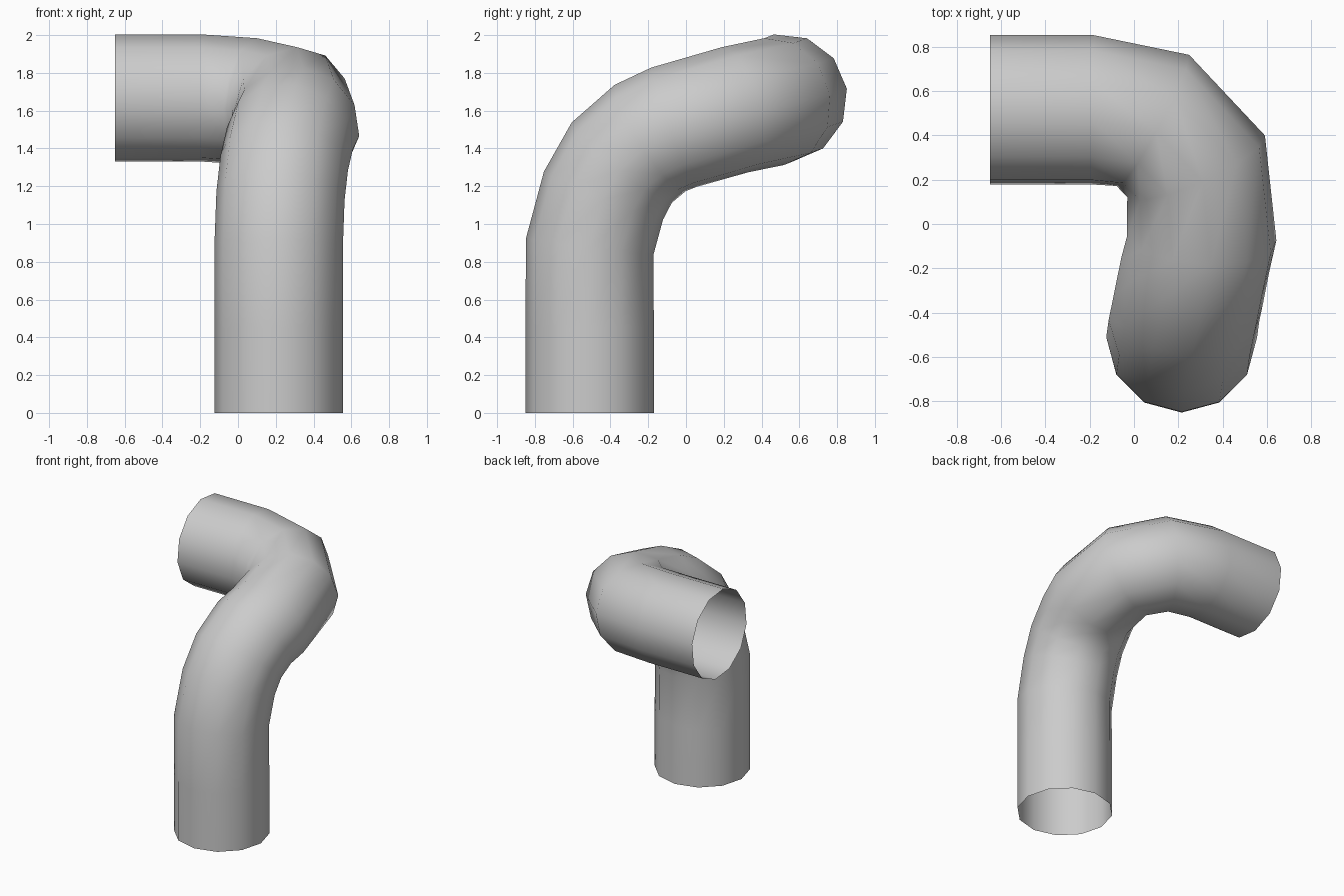
import bpy, bmesh
from math import cos, sin, tau
from mathutils import Vector

if "Cube" in bpy.data.objects:
    bpy.data.objects.remove(bpy.data.objects["Cube"])

SIDES = 12
RADIUS = 0.34

# centre line: upright, bend to the back, bend to the left
path = [Vector(p) for p in (
    (0.215, -0.51, 0), (0.215, -0.51, 0.45), (0.215, -0.51, 0.88),
    (0.225, -0.437, 1.15), (0.245, -0.34, 1.325), (0.275, -0.19, 1.455),
    (0.305, -0.065, 1.512), (0.28, 0.26, 1.605), (0.085, 0.467, 1.648),
    (-0.19, 0.515, 1.667), (-0.65, 0.515, 1.667))]


def tangents(points):
    steps = [(b - a).normalized() for a, b in zip(points, points[1:])]
    inner = [(a + b).normalized() for a, b in zip(steps, steps[1:])]
    # both end runs are straight, so their inner rings stay nearly square to them
    return [steps[0]] + inner + [steps[-1]]


def sweep(name, points):
    bm = bmesh.new()
    dirs = tangents(points)
    dirs[-2] = (dirs[-2] + dirs[-1] * 3).normalized()
    side, previous, rings = Vector((1, 0, 0)), dirs[0], []
    for centre, d in zip(points, dirs):
        # carry the ring along without twisting
        side = previous.rotation_difference(d) @ side
        other = d.cross(side)
        rings.append([bm.verts.new(centre + RADIUS * (
            side * cos(tau * i / SIDES) + other * sin(tau * i / SIDES)))
            for i in range(SIDES)])
        previous = d
    for a, b in zip(rings, rings[1:]):
        for i in range(SIDES):
            j = (i + 1) % SIDES
            bm.faces.new((a[i], a[j], b[j], b[i])).smooth = True
    mesh = bpy.data.meshes.new(name)
    bm.to_mesh(mesh)
    bm.free()
    obj = bpy.data.objects.new(name, mesh)
    bpy.context.collection.objects.link(obj)
    return obj


# open-ended pipe
sweep("bent_pipe", path)
